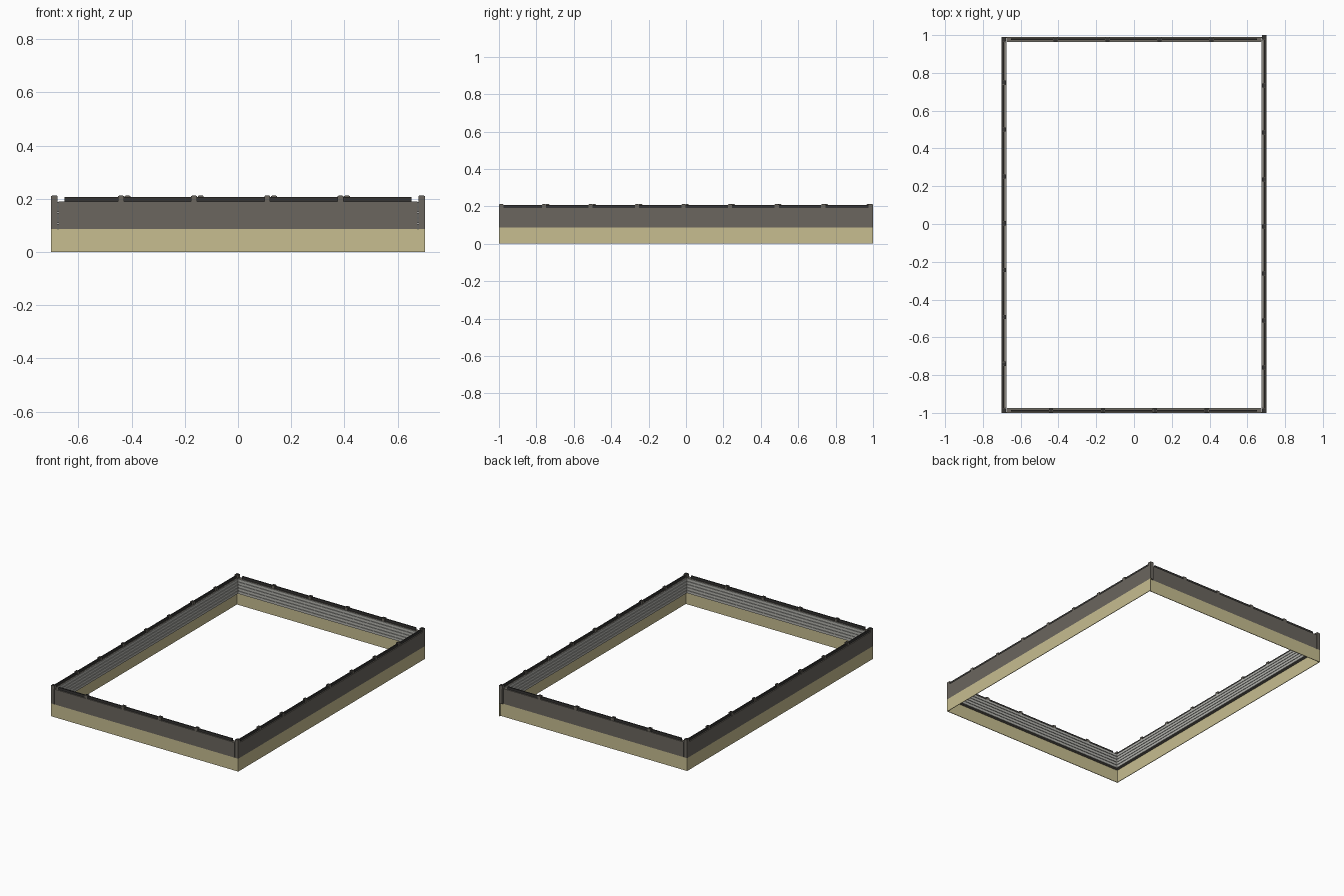
import bpy, bmesh
from mathutils import Vector

if "Cube" in bpy.data.objects:
    bpy.data.objects.remove(bpy.data.objects["Cube"])


def material(name, rgb):
    m = bpy.data.materials.new(name)
    m.diffuse_color = (*rgb, 1)
    m.use_nodes = True
    m.node_tree.nodes["Principled BSDF"].inputs["Base Color"].default_value = m.diffuse_color
    return m


TAN = material("tan base", (0.57, 0.51, 0.28))
GREY = material("warm grey", (0.145, 0.133, 0.113))
LIGHT = material("light grey", (0.45, 0.45, 0.42))
DARK = material("charcoal", (0.035, 0.034, 0.032))

THICK = 0.027        # depth of the upper wall
BASE_TOP = 0.087     # top of the thin skirt
WALL_TOP = 0.19      # top of the panels
POST_TOP = 0.21


def build(name, boxes, mat):
    """One object from a list of (low corner, high corner) boxes."""
    bm = bmesh.new()
    for lo, hi in boxes:
        lo, hi = Vector(lo), Vector(hi)
        verts = bmesh.ops.create_cube(bm, size=1)["verts"]
        for v in verts:
            v.co = Vector(((lo[i] + hi[i]) / 2 + v.co[i] * abs(hi[i] - lo[i]) for i in range(3)))
    me = bpy.data.meshes.new(name)
    bm.to_mesh(me)
    bm.free()
    me.materials.append(mat)
    ob = bpy.data.objects.new(name, me)
    bpy.context.collection.objects.link(ob)


def wall(name, axis, outer, start, end, posts, end_gap):
    """Wall along axis (0 = x, 1 = y) whose outside face lies at outer."""
    inward = -1 if outer > 0 else 1

    def box(a0, a1, d0, d1, z0, z1):
        p, q = outer + inward * d0, outer + inward * d1
        if axis == 0:
            return (a0, p, z0), (a1, q, z1)
        return (p, a0, z0), (q, a1, z1)

    # thin skirt flush with the outside, overhung by the panel
    build(name + "_base_skirt", [box(start, end, 0, 0.004, 0, BASE_TOP)], TAN)
    build(name + "_panel", [box(start, end, 0, THICK - 0.004, BASE_TOP, WALL_TOP)], GREY)

    # five horizontal boards on the inside
    step = (WALL_TOP - BASE_TOP) / 5
    build(name + "_inner_boards",
          [box(start + end_gap, end - end_gap, THICK - 0.004, THICK,
               BASE_TOP + i * step + 0.0015, BASE_TOP + (i + 1) * step - 0.0015)
           for i in range(5)], LIGHT)

    # posts above the panels
    half = 0.011
    build(name + "_posts",
          [box(p - half, p + half, 0.001, 0.024, WALL_TOP, POST_TOP) for p in posts], GREY)
    build(name + "_post_caps",
          [box(p - 0.008, p + 0.008, 0.004, 0.021, POST_TOP, POST_TOP + 0.002) for p in posts], DARK)

    # rails between the posts
    stops = [start + 0.012] + list(posts) + [end - 0.012]
    build(name + "_top_rail",
          [box(a + half, b - half, 0.007, 0.015, WALL_TOP, POST_TOP - 0.003)
           for a, b in zip(stops, stops[1:]) if b - a > 0.05], DARK)


X = 0.702
wall("front_wall", 0, -1.0, -X + THICK, X - THICK,
     [-0.44 + 0.275 * i for i in range(4)], 0)
wall("back_wall", 0, 0.99, -X + THICK, X - THICK,
     [-0.415 + 0.275 * i for i in range(4)], 0)
wall("left_wall", 1, -X, -1.0, 0.99,
     [-0.74 + 0.248 * i for i in range(7)], THICK)
wall("right_wall", 1, X, -1.0, 1.0,
     [-0.76 + 0.249 * i for i in range(7)], THICK)

# close the thin skirts at the corners
for label, y in (("front", -1.0), ("back", 0.986)):
    build(label + "_skirt_corners",
          [((s * X, y, 0), (s * (X - THICK), y + 0.004, BASE_TOP)) for s in (-1, 1)], TAN)

# corner posts
build("corner_posts",
      [((x - 0.012, y - 0.012, WALL_TOP), (x + 0.012, y + 0.012, POST_TOP))
       for x, y in ((-0.69, -0.988), (0.69, -0.988), (-0.69, 0.978), (0.69, 0.988))], GREY)
build("corner_post_caps",
      [((x - 0.009, y - 0.009, POST_TOP), (x + 0.009, y + 0.009, POST_TOP + 0.002))
       for x, y in ((-0.69, -0.988), (0.69, -0.988), (-0.69, 0.978), (0.69, 0.988))], DARK)
